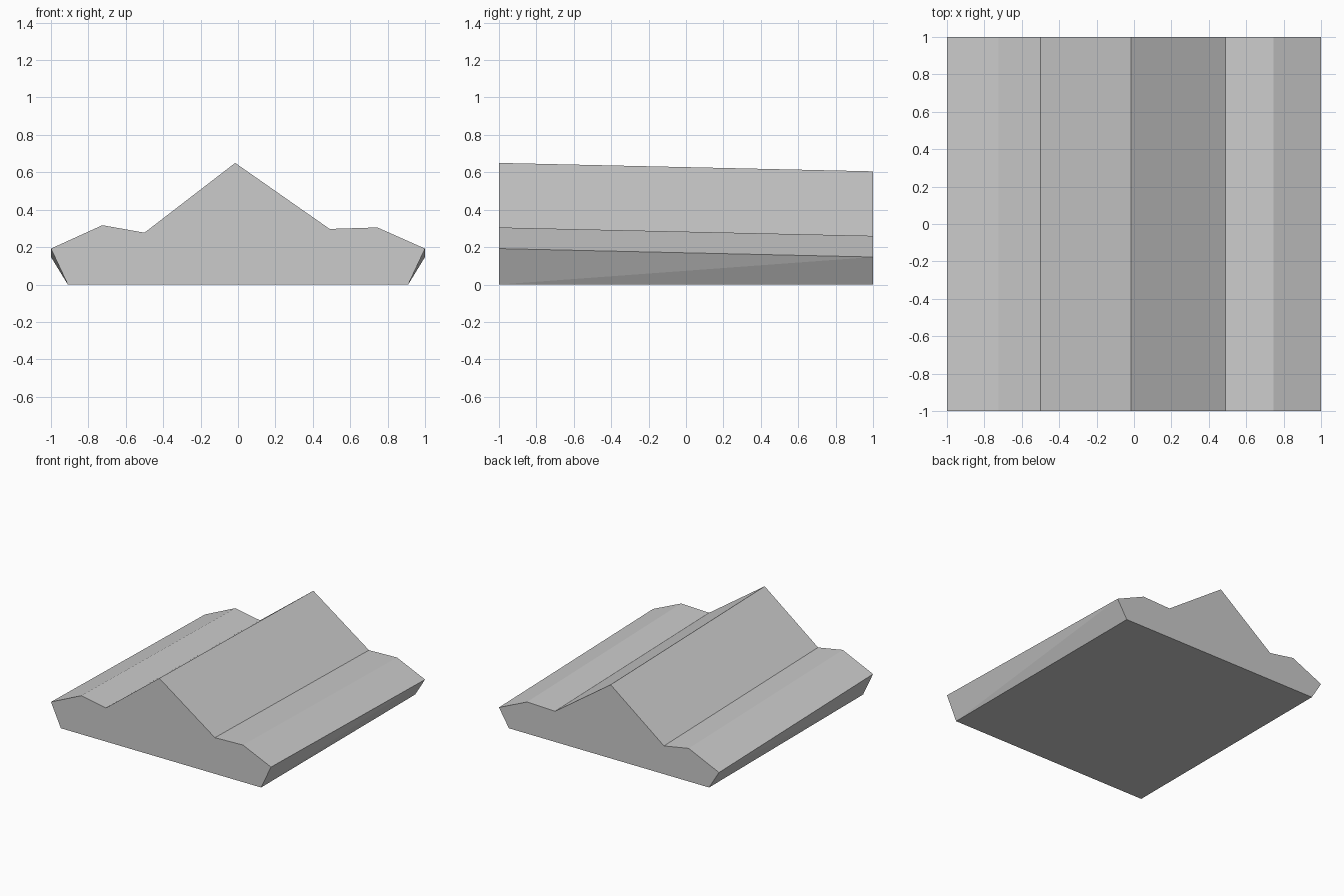
import bpy
import bmesh

cube = bpy.data.objects.get("Cube")
if cube:
    bpy.data.objects.remove(cube, do_unlink=True)

# Single plain grey
grey = bpy.data.materials.new("light grey")
grey.use_nodes = True
colour = (0.6, 0.6, 0.6, 1)
grey.diffuse_color = colour
grey.node_tree.nodes["Principled BSDF"].inputs["Base Color"].default_value = colour

# Cross-section, counter-clockwise from the front; the ridges drop towards the back
PROFILE = [(-0.91, 0), (0.91, 0), (1, 0.192), (0.745, 0.305), (0.49, 0.297),
           (-0.015, 0.65), (-0.5, 0.277), (-0.725, 0.317), (-1, 0.192)]
DROP = 0.045

bm = bmesh.new()
front = [bm.verts.new((x, -1, z)) for x, z in PROFILE]
back = [bm.verts.new((x, 1, z - DROP if z else 0)) for x, z in PROFILE]

# End walls
bm.faces.new(front)
bm.faces.new(reversed(back))

# Base, flared sides and roof slopes
count = len(PROFILE)
for i in range(count):
    j = (i + 1) % count
    a, b, c, d = front[i], front[j], back[j], back[i]
    if i == 1:  # twisted left side, split from low front to high back
        bm.faces.new((a, c, b))
        bm.faces.new((a, d, c))
    elif j == 0:  # twisted right side, mirrored split
        bm.faces.new((b, a, d))
        bm.faces.new((b, d, c))
    else:
        bm.faces.new((a, d, c, b))

bmesh.ops.recalc_face_normals(bm, faces=bm.faces)
mesh = bpy.data.meshes.new("ridged_block")
bm.to_mesh(mesh)
bm.free()
mesh.materials.append(grey)
block = bpy.data.objects.new("ridged_block", mesh)
bpy.context.collection.objects.link(block)
